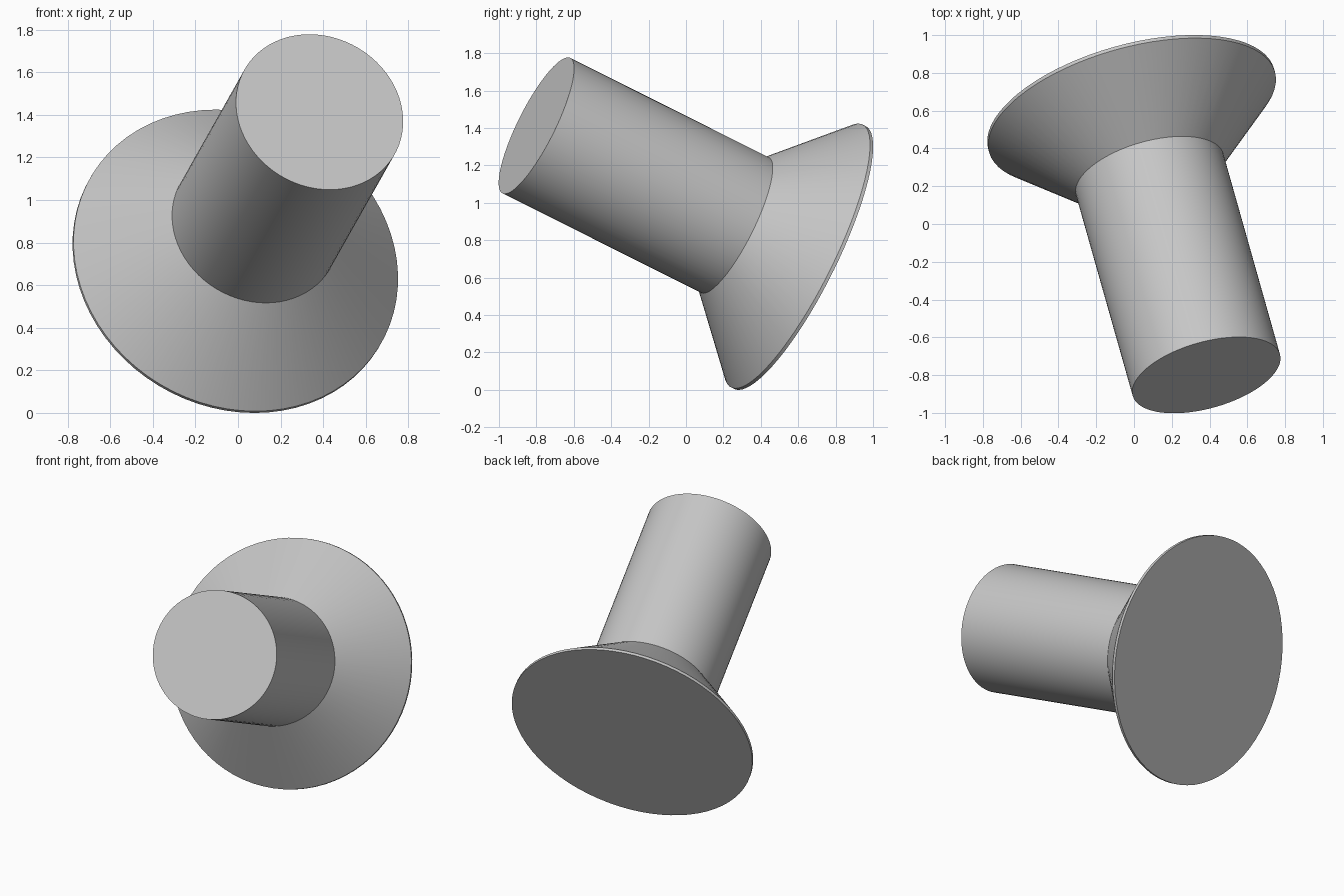
import bpy, bmesh, math
from mathutils import Vector

cube = bpy.data.objects.get("Cube")
if cube:
    bpy.data.objects.remove(cube, do_unlink=True)

grey = bpy.data.materials.new("light grey")
grey.use_nodes = True
colour = (0.57, 0.57, 0.57, 1)
grey.diffuse_color = colour
grey.node_tree.nodes["Principled BSDF"].inputs["Base Color"].default_value = colour

SIDES = 72
# radius and distance along the axis: shank, cone, thin rim, flat back
PROFILE = [(0.405, 0), (0.405, 1.225), (0.777, 1.597), (0.786, 1.606), (0.786, 1.625)]
TIP = Vector((0.383, -0.80, 1.413))
AXIS = Vector((-0.245, 0.867, -0.434)).normalized()


def lathe(name, profile):
    """Solid of revolution about z, closed by a flat cap at each end."""
    bm = bmesh.new()
    rings = []
    for radius, z in profile:
        angles = [math.tau * i / SIDES for i in range(SIDES)]
        rings.append([bm.verts.new((radius * math.cos(a), radius * math.sin(a), z)) for a in angles])
    for low, high in zip(rings, rings[1:]):
        for i in range(SIDES):
            j = (i + 1) % SIDES
            bm.faces.new((low[i], low[j], high[j], high[i]))
    bm.faces.new(rings[0][::-1])
    bm.faces.new(rings[-1])
    mesh = bpy.data.meshes.new(name)
    bm.to_mesh(mesh)
    bm.free()
    mesh.materials.append(grey)
    obj = bpy.data.objects.new(name, mesh)
    bpy.context.collection.objects.link(obj)
    return obj


# Shank with its flared head, tilted into place
plug = lathe("flared_plug", PROFILE)
plug.location = TIP
plug.rotation_euler = AXIS.to_track_quat("Z", "Y").to_euler()

bpy.ops.object.select_all(action="DESELECT")
plug.select_set(True)
bpy.context.view_layer.objects.active = plug
bpy.ops.object.shade_smooth_by_angle(angle=math.radians(30))
